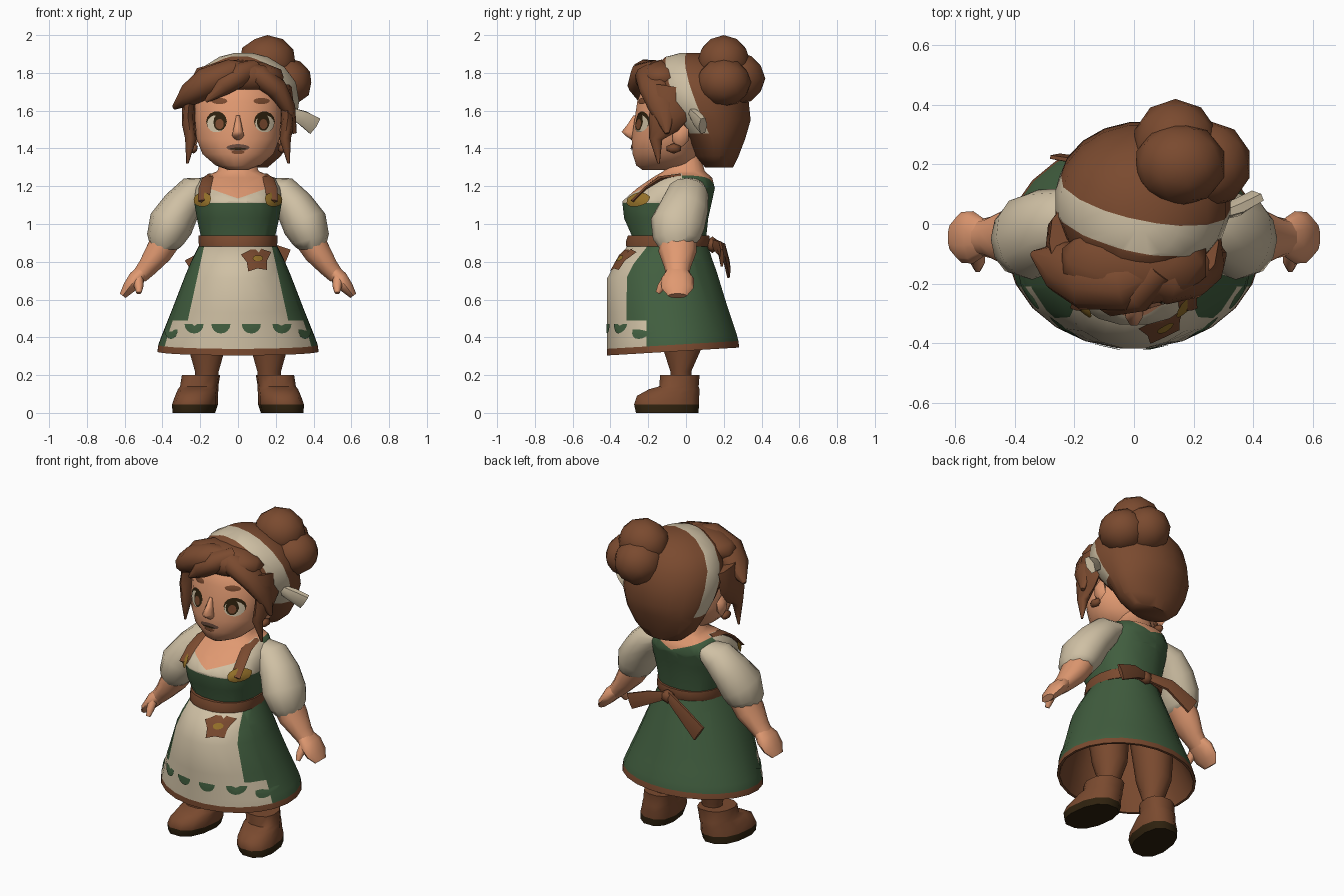
import bpy, bmesh, math
from mathutils import Vector
from mathutils.bvhtree import BVHTree

cube = bpy.data.objects.get("Cube")
if cube:
    bpy.data.objects.remove(cube, do_unlink=True)


def linear(value):
    value /= 255
    return value / 12.92 if value < 0.04 else ((value + 0.055) / 1.055) ** 2.4


def make_material(name, rgb):
    material = bpy.data.materials.new(name)
    material.use_nodes = True
    colour = tuple(linear(channel) for channel in rgb) + (1.0,)
    material.diffuse_color = colour
    material.node_tree.nodes["Principled BSDF"].inputs["Base Color"].default_value = colour
    return material


BROWN = make_material("warm_brown", (122, 74, 47))
SKIN = make_material("skin", (224, 153, 113))
CREAM = make_material("cream_linen", (207, 192, 164))
GREEN = make_material("forest_green", (65, 94, 63))
GOLD = make_material("old_gold", (150, 114, 42))
DARK = make_material("dark_sole", (46, 33, 14))
LIP = make_material("lip_shade", (112, 80, 66))
built = []


def finish(name, bm, materials):
    bmesh.ops.recalc_face_normals(bm, faces=bm.faces)
    mesh = bpy.data.meshes.new(name)
    bm.to_mesh(mesh)
    bm.free()
    for material in materials:
        mesh.materials.append(material)
    obj = bpy.data.objects.new(name, mesh)
    bpy.context.collection.objects.link(obj)
    built.append(obj)
    return obj


def skin_rings(bm, rings):
    """Bridge rings of points and cap both ends; faces remember their ring."""
    loops = [[bm.verts.new(co) for co in ring] for ring in rings]
    n = len(loops[0])
    for k in range(len(loops) - 1):
        for i in range(n):
            j = (i + 1) % n
            face = bm.faces.new((loops[k][i], loops[k][j], loops[k + 1][j], loops[k + 1][i]))
            face.material_index = k
    bm.faces.new(loops[0])
    bm.faces.new(loops[-1]).material_index = len(loops) - 1


def loft(name, sections, materials, n=16, cx=0.0, tilt=0.0, square=1.0, cuts=(), rule=None):
    """Stack rounded sections given as (z, front y, back y, half width)."""
    bm = bmesh.new()
    rings = []
    for z, front, back, rx in sections:
        mid, ry = (front + back) / 2, (back - front) / 2
        ring = []
        for i in range(n):
            a = math.tau * (i + 0.5) / n
            c, s = [math.copysign(abs(f) ** square, f) for f in (math.cos(a), math.sin(a))]
            ring.append(Vector((cx + rx * c, mid + ry * s, z + tilt * ry * s)))
        rings.append(ring)
    skin_rings(bm, rings)
    for point, normal in cuts:
        geom = bm.verts[:] + bm.edges[:] + bm.faces[:]
        bmesh.ops.bisect_plane(bm, geom=geom, plane_co=point, plane_no=normal)
    for face in bm.faces:
        centre = face.calc_center_median()
        face.material_index = rule(centre, face.material_index) if rule else 0
    return finish(name, bm, materials)


def tube(name, points, material, n=8, ref=(0, 1, 0), side=1):
    """Sweep an ellipse along points given as (x, y, z, radius along ref, other radius)."""
    bm = bmesh.new()
    path = [Vector((p[0] * side, p[1], p[2])) for p in points]
    ref = Vector(ref)
    rings = []
    for i, p in enumerate(points):
        t = (path[min(i + 1, len(path) - 1)] - path[max(i - 1, 0)]).normalized()
        u = (ref - t * ref.dot(t)).normalized()
        v = t.cross(u)
        angles = [math.tau * k / n for k in range(n)]
        rings.append([path[i] + u * p[3] * math.cos(a) + v * p[-1] * math.sin(a) for a in angles])
    skin_rings(bm, rings)
    return finish(name, bm, [material])


def blob(name, centre, size, material, detail=2):
    bm = bmesh.new()
    bmesh.ops.create_icosphere(bm, subdivisions=detail, radius=1)
    for v in bm.verts:
        v.co = Vector(centre) + Vector([a * b for a, b in zip(v.co, size)])
    return finish(name, bm, [material])


def oval(cx, cz, rx, rz, start=0.0, sweep=math.tau, n=14):
    return [(cx + rx * math.cos(start + sweep * i / n), cz + rz * math.sin(start + sweep * i / n))
            for i in range(n + (sweep < math.tau))]


def decal(name, outline, target, material, lift=0.005):
    """Thin patch draped on the front of a target."""
    mesh = target.data
    tree = BVHTree.FromPolygons([v.co for v in mesh.vertices], [p.vertices for p in mesh.polygons])
    bm = bmesh.new()
    mx = sum(p[0] for p in outline) / len(outline)
    mz = sum(p[1] for p in outline) / len(outline)

    def drape(x, z):
        hit, normal, _, _ = tree.ray_cast(Vector((x, -2, z)), Vector((0, 1, 0)))
        return bm.verts.new(hit + normal * lift if hit else (x, -0.1, z))

    middle = drape(mx, mz)
    inner, outer = [[drape(mx + (x - mx) * f, mz + (z - mz) * f) for x, z in outline] for f in (0.5, 1)]
    for i in range(len(outline)):
        bm.faces.new((middle, inner[i - 1], inner[i]))
        bm.faces.new((inner[i - 1], outer[i - 1], outer[i], inner[i]))
    return finish(name, bm, [material])


# Skirt with painted apron, border, hem trim and lining
def skirt_rule(c, ring):
    if ring >= 5:
        return 2
    apron = c.y < -0.1 and abs(c.x) < 0.18 + 0.22 * (0.88 - c.z)
    border = c.y < -0.21 and c.z < 0.49
    return 1 if apron or border else 0


skirt = loft("skirt", [
    (0.90, -0.31, 0.11, 0.20), (0.80, -0.38, 0.14, 0.25), (0.73, -0.42, 0.165, 0.28),
    (0.55, -0.42, 0.22, 0.35), (0.40, -0.42, 0.27, 0.41), (0.36, -0.42, 0.28, 0.425),
    (0.325, -0.42, 0.285, 0.43), (0.325, -0.405, 0.27, 0.415), (0.55, -0.39, 0.19, 0.32),
    (0.72, -0.36, 0.13, 0.25)], [GREEN, CREAM, BROWN], n=24, tilt=0.06,
    cuts=[((0.18 * s, 0, 0.88), (s, 0, 0.22)) for s in (1, -1)]
    + [((0, -0.21, 0), (0, 1, 0)), ((0, 0, 0.49), (0, 0, 1))], rule=skirt_rule)
for x in (-0.35, -0.23, -0.09, 0.07, 0.23, 0.35):
    wide = abs(x) < 0.3
    decal("apron_scallop", oval(x, 0.47 if wide else 0.44, 0.05 if wide else 0.035, 0.05,
                                math.pi, math.pi, 8), skirt, GREEN)
leaf = [(0.095 + r * math.cos(a), 0.815 + r * math.sin(a)) for a, r in
        ((math.tau * i / 10 + 0.4, 0.055 if i % 2 else 0.082) for i in range(10))]
decal("apron_leaf", leaf, skirt, BROWN, 0.009)
decal("leaf_clasp", oval(0.1, 0.81, 0.026, 0.016), skirt, GOLD, 0.016)


# Bodice, blouse neckline and neck
def torso_rule(c, ring):
    if c.y > -0.02:
        return 0 if c.z < 1.2 + 0.35 * abs(c.x) else 2
    if c.z < 1.11:
        return 0
    return 2 if c.z > 1.135 + 0.35 * abs(c.x) and abs(c.x) < 0.14 else 1


bodice = loft("bodice", [
    (0.86, -0.29, 0.10, 0.19), (0.94, -0.29, 0.11, 0.20), (1.03, -0.33, 0.12, 0.22),
    (1.12, -0.34, 0.14, 0.235), (1.19, -0.26, 0.155, 0.225), (1.245, -0.18, 0.14, 0.195),
    (1.28, -0.12, 0.1, 0.11), (1.36, -0.1, 0.08, 0.085)], [GREEN, CREAM, SKIN], n=20, square=0.85,
    cuts=[((0, 0, 1.11), (0, 0, 1)), ((0, -0.02, 0), (0, 1, 0))]
    + [((0.14 * s, 0, 0), (1, 0, 0)) for s in (-1, 1)]
    + [((0, 0, z), (0.35 * s, 0, 1)) for s in (-1, 1) for z in (1.135, 1.2)], rule=torso_rule)
loft("waist_sash", [(0.88, -0.32, 0.12, 0.208), (0.91, -0.32, 0.13, 0.212),
                    (0.94, -0.31, 0.125, 0.21)], [BROWN], n=20, square=0.9)

# Sash bow at the back
blob("bow_knot", (0.03, 0.14, 0.89), (0.05, 0.035, 0.045), BROWN, 1)
tube("bow_tail_left", [(0.03, 0.14, 0.9, 0.015, 0.025), (0.14, 0.18, 0.87, 0.015, 0.045),
                       (0.26, 0.19, 0.82, 0.012, 0.055)], BROWN, 6)
tube("bow_tail_right", [(0.03, 0.14, 0.9, 0.015, 0.03), (-0.1, 0.2, 0.86, 0.015, 0.045),
                        (-0.25, 0.225, 0.76, 0.012, 0.065)], BROWN, 6)

# Paired limbs, straps and boots
for side, label in ((1, "left"), (-1, "right")):
    tube(label + "_strap", [(0.175, -0.285, 1.12, 0.038, 0.01), (0.17, -0.215, 1.19, 0.038, 0.01),
         (0.155, -0.14, 1.24, 0.036, 0.014), (0.14, -0.03, 1.255, 0.03, 0.014)],
         BROWN, 6, (1, 0, 0), side)
    decal(label + "_strap_buckle", oval(0.178 * side, 1.125, 0.042, 0.032), bodice, GOLD, 0.016)
    tube(label + "_sleeve", [
        (0.15, 0.02, 1.2, 0.08, 0.05), (0.23, 0.01, 1.165, 0.11, 0.095),
        (0.3, -0.01, 1.09, 0.13, 0.105), (0.355, -0.045, 1.0, 0.145, 0.12),
        (0.385, -0.05, 0.92, 0.125, 0.1), (0.39, -0.045, 0.88, 0.095, 0.078)],
        CREAM, 12, side=side)
    tube(label + "_forearm", [(0.36, -0.04, 0.95, 0.1, 0.085), (0.42, -0.045, 0.85, 0.1, 0.075),
         (0.48, -0.045, 0.77, 0.07, 0.055), (0.52, -0.045, 0.725, 0.06, 0.045)], SKIN, 10, side=side)
    tube(label + "_hand", [(0.5, -0.045, 0.75, 0.06, 0.042), (0.54, -0.045, 0.71, 0.088, 0.045),
         (0.58, -0.045, 0.66, 0.085, 0.035), (0.61, -0.045, 0.62, 0.05, 0.02)], SKIN, 10, side=side)
    tube(label + "_thumb", [(0.53, -0.09, 0.72, 0.03), (0.525, -0.13, 0.67, 0.025),
         (0.525, -0.15, 0.635, 0.014)], SKIN, 6, (1, 0, 0), side)
    loft(label + "_leg", [(0.15, -0.08, 0.03, 0.06), (0.22, -0.085, 0.03, 0.065),
         (0.34, -0.125, 0.085, 0.1), (0.6, -0.16, 0.09, 0.13)], [BROWN], n=12, cx=0.165 * side)
    boot = loft(label + "_boot", [
        (0, -0.27, 0.07, 0.11), (0.045, -0.28, 0.075, 0.118), (0.09, -0.265, 0.075, 0.11),
        (0.125, -0.2, 0.075, 0.105), (0.14, -0.145, 0.07, 0.1), (0.2, -0.14, 0.075, 0.1),
        (0.2, -0.09, 0.035, 0.06)], [DARK, BROWN], n=12, cx=0.222 * side, square=0.85,
        rule=lambda c, ring: 0 if c.z < 0.04 else 1)
    for v in boot.data.vertices:
        v.co.x += side * (-0.12 * v.co.y - 0.15 * v.co.z)

# Head and face
head = loft("head", [
    (1.285, -0.23, 0.0, 0.05), (1.31, -0.265, 0.04, 0.12), (1.37, -0.285, 0.07, 0.19),
    (1.45, -0.29, 0.08, 0.222), (1.55, -0.275, 0.09, 0.23), (1.65, -0.26, 0.1, 0.23),
    (1.75, -0.22, 0.1, 0.2), (1.82, -0.1, 0.08, 0.1)], [SKIN], n=20)
loft("nose", [(1.445, -0.29, -0.25, 0.018), (1.468, -0.325, -0.25, 0.034),
              (1.488, -0.345, -0.25, 0.03), (1.53, -0.31, -0.25, 0.02),
              (1.575, -0.28, -0.25, 0.01)], [SKIN], n=8)
decal("mouth", oval(0, 1.405, 0.06, 0.018), head, LIP)
decal("mouth_line", oval(0, 1.399, 0.042, 0.006), head, DARK, 0.008)
decal("lower_lip", oval(0, 1.381, 0.034, 0.011), head, BROWN)
for side, label in ((1, "left"), (-1, "right")):
    x = 0.013 + 0.125 * side
    iris_x = 0.018 + 0.112 * side
    decal(label + "_eye_lashes", oval(x, 1.542, 0.054, 0.054), head, DARK, 0.004)
    decal(label + "_eye_white", oval(x, 1.53, 0.049, 0.046), head, CREAM, 0.006)
    decal(label + "_pupil", oval(iris_x, 1.538, 0.032, 0.046), head, DARK, 0.008)
    decal(label + "_iris", oval(iris_x, 1.528, 0.021, 0.027), head, BROWN, 0.01)
    decal(label + "_brow", oval(x - 0.015 * side, 1.65, 0.042, 0.016), head, BROWN)
    blob(label + "_ear", (0.23 * side, -0.03, 1.47), (0.025, 0.05, 0.07), SKIN, 1)
    blob(label + "_earring", (0.235 * side, -0.065, 1.4), (0.025, 0.045, 0.028), BROWN, 1)
    tube(label + "_side_lock", [(0.245, -0.06, 1.72, 0.11, 0.04), (0.262, -0.08, 1.61, 0.115, 0.035),
         (0.262, -0.12, 1.53, 0.085, 0.035), (0.25, -0.16, 1.45, 0.035, 0.03),
         (0.268, -0.145, 1.32, 0.006)], BROWN, 8, side=side)

# Hair with a tilted headband
band_point, band_normal = Vector((0.03, -0.04, 1.885)), Vector((0.19, 0.946, 0.36)).normalized()


def band_rule(c, ring):
    return 1 if abs((c - band_point).dot(band_normal)) < 0.054 and c.z > 1.48 else 0


loft("hair", [
    (1.3, 0.1, 0.25, 0.13), (1.36, 0.05, 0.28, 0.2), (1.45, 0.0, 0.315, 0.25),
    (1.55, -0.1, 0.345, 0.285), (1.65, -0.19, 0.335, 0.297), (1.75, -0.19, 0.31, 0.28),
    (1.83, -0.17, 0.25, 0.22), (1.885, -0.11, 0.17, 0.13), (1.905, -0.03, 0.08, 0.05)],
    [BROWN, CREAM], n=20, cx=0.03, rule=band_rule,
    cuts=[(band_point + band_normal * d, band_normal) for d in (-0.054, 0.054)]
    + [((0, 0, 1.48), (0, 0, 1))])
tube("headband_tail", [(0.28, 0.03, 1.59, 0.02, 0.03), (0.345, 0.055, 1.56, 0.03, 0.045),
     (0.405, 0.09, 1.52, 0.025, 0.055)], CREAM, 6)

# Swept fringe: a full front with locks over it
blob("fringe_front", (0.0, -0.13, 1.775), (0.255, 0.15, 0.095), BROWN)
tube("fringe_right", [(0.1, -0.14, 1.81, 0.05, 0.04), (-0.04, -0.2, 1.8, 0.09, 0.075),
     (-0.16, -0.185, 1.75, 0.105, 0.085), (-0.25, -0.14, 1.69, 0.09, 0.065),
     (-0.34, -0.1, 1.615, 0.012)], BROWN, 10)
tube("fringe_middle", [(0.08, -0.15, 1.82, 0.06, 0.05), (0.01, -0.23, 1.79, 0.07, 0.065),
     (-0.08, -0.25, 1.73, 0.06, 0.055), (-0.17, -0.24, 1.65, 0.01)], BROWN, 10)
tube("fringe_left", [(0.0, -0.16, 1.82, 0.05, 0.04), (0.11, -0.19, 1.785, 0.08, 0.065),
     (0.2, -0.16, 1.72, 0.09, 0.06), (0.265, -0.12, 1.62, 0.08, 0.04),
     (0.3, -0.1, 1.48, 0.012)], BROWN, 10)

# Bun
blob("bun_top", (0.155, 0.2, 1.86), (0.155, 0.14, 0.14), BROWN)
blob("bun_side", (0.255, 0.2, 1.75), (0.14, 0.145, 0.13), BROWN)
blob("bun_back", (0.14, 0.27, 1.77), (0.145, 0.15, 0.14), BROWN)

# Smooth shading with sharp edges kept
bpy.ops.object.select_all(action="DESELECT")
for obj in built:
    obj.select_set(True)
bpy.context.view_layer.objects.active = built[0]
bpy.ops.object.shade_smooth_by_angle(angle=math.radians(60))
